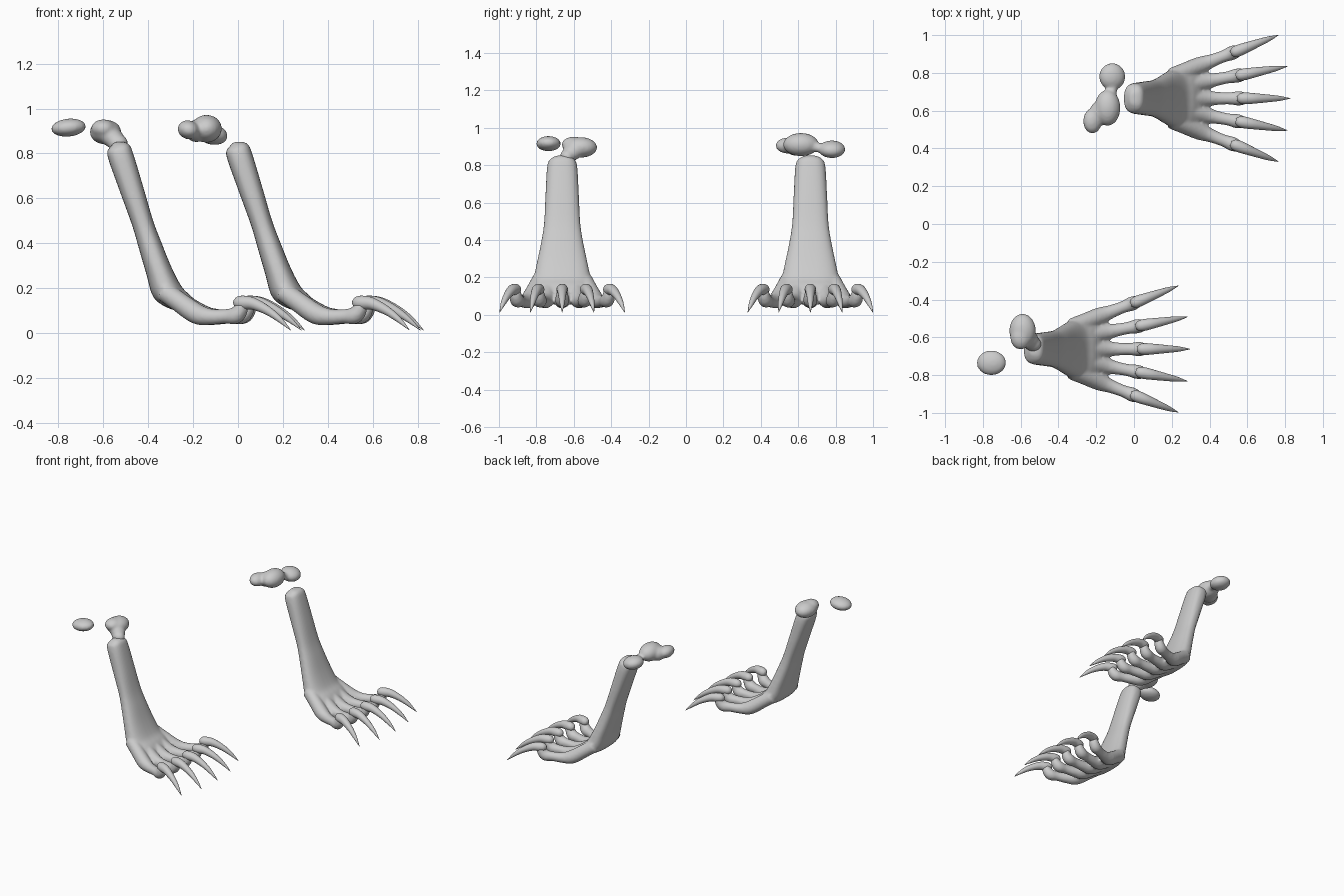
import bpy, bmesh, math
from mathutils import Vector, Matrix

if "Cube" in bpy.data.objects:
    bpy.data.objects.remove(bpy.data.objects["Cube"])

grey = bpy.data.materials.new("plain_grey")
grey.use_nodes = True
colour = (0.6, 0.6, 0.6, 1)
grey.diffuse_color = colour
grey.node_tree.nodes["Principled BSDF"].inputs["Base Color"].default_value = colour


def smooth_rows(rows, steps=5):
    """Catmull-Rom resampling of rows of numbers."""
    rows = [Vector(r) for r in rows]
    out = []
    for i in range(len(rows) - 1):
        p0, p1, p2 = rows[max(i - 1, 0)], rows[i], rows[i + 1]
        p3 = rows[min(i + 2, len(rows) - 1)]
        for k in range(steps):
            t = k / steps
            out.append(0.5 * (2 * p1 + (p2 - p0) * t + (2 * p0 - 5 * p1 + 4 * p2 - p3) * t * t
                              + (3 * p1 - p0 - 3 * p2 + p3) * t ** 3))
    return out + [rows[-1]]


def loft(bm, sections, power=1.0, sides=20):
    """Skin closed rings given as (centre, axis a, axis b)."""
    rings = []
    for c, a, b in sections:
        ring = []
        for i in range(sides):
            u = math.tau * i / sides
            cu, su = math.cos(u), math.sin(u)
            ring.append(bm.verts.new(c + a * math.copysign(abs(cu) ** power, cu)
                                     + b * math.copysign(abs(su) ** power, su)))
        rings.append(ring)
    faces = [bm.faces.new(rings[0]), bm.faces.new(rings[-1][::-1])]
    for r, s in zip(rings, rings[1:]):
        for i in range(sides):
            j = (i + 1) % sides
            faces.append(bm.faces.new((r[i], s[i], s[j], r[j])))
    bmesh.ops.recalc_face_normals(bm, faces=faces)


def tube(bm, rows, base, tip):
    """Tube along a toe line; rows are (x, z, radius) for the middle toe."""
    way = Vector((tip[0] - base[0], tip[1] - base[1], 0))
    side = Vector((-way.y, way.x, 0)).normalized()
    rows = smooth_rows(rows)
    pts = []
    for x, z, r in rows:
        p = Vector((base[0], base[1], 0)) + way * ((x - 0.22) / 0.605)
        p.z = z
        pts.append(p)
    sections = []
    for i, p in enumerate(pts):
        tangent = (pts[min(i + 1, len(pts) - 1)] - pts[max(i - 1, 0)]).normalized()
        r = max(rows[i][2], 0.001)
        sections.append((p, side * r, tangent.cross(side) * r))
    loft(bm, sections)


def finish(bm, name, origin=(0, 0, 0), voxel=None, rounds=3):
    mesh = bpy.data.meshes.new(name)
    bm.to_mesh(mesh)
    bm.free()
    mesh.materials.append(grey)
    for p in mesh.polygons:
        p.use_smooth = True
    ob = bpy.data.objects.new(name, mesh)
    ob.location = origin
    bpy.context.collection.objects.link(ob)
    if voxel:
        m = ob.modifiers.new("blend", 'REMESH')
        m.mode, m.voxel_size, m.use_smooth_shade = 'VOXEL', voxel, True
        s = ob.modifiers.new("soften", 'SMOOTH')
        s.factor, s.iterations = 0.5, rounds
    return ob


# Leg sections: back point x, z, front point x, z, half width
LEG = [(-0.02, 0.85, 0.02, 0.852, 0.03), (-0.042, 0.825, 0.045, 0.84, 0.062),
       (-0.052, 0.79, 0.063, 0.80, 0.08), (0.0, 0.64, 0.108, 0.65, 0.089),
       (0.058, 0.48, 0.152, 0.50, 0.097), (0.09, 0.37, 0.19, 0.40, 0.113),
       (0.122, 0.26, 0.235, 0.29, 0.136), (0.15, 0.165, 0.28, 0.205, 0.155),
       (0.20, 0.12, 0.32, 0.165, 0.165), (0.28, 0.09, 0.35, 0.13, 0.165)]
# Toe and claw profiles: x, z, radius
TOE = [(0.20, 0.185, 0.045), (0.27, 0.14, 0.045), (0.36, 0.085, 0.046),
       (0.43, 0.072, 0.036), (0.50, 0.074, 0.032), (0.55, 0.077, 0.038),
       (0.575, 0.10, 0.034), (0.585, 0.13, 0.028)]
CLAW = [(0.545, 0.135, 0.012), (0.56, 0.135, 0.026), (0.59, 0.135, 0.031),
        (0.64, 0.13, 0.027), (0.71, 0.10, 0.02), (0.77, 0.06, 0.013), (0.825, 0.012, 0.001)]
LINES = [((0.22, s * b), (x, s * y)) for s, b, x, y in
         [(-1, 0.125, 0.765, 0.335), (-1, 0.06, 0.813, 0.17), (1, 0, 0.827, 0),
          (1, 0.06, 0.813, 0.17), (1, 0.125, 0.765, 0.335)]]


def build_foot(label, origin):
    bm = bmesh.new()
    sections = []
    for x0, z0, x1, z1, w in smooth_rows(LEG):
        back, front = Vector((x0, 0, z0)), Vector((x1, 0, z1))
        sections.append(((back + front) / 2, (front - back) / 2, Vector((0, w, 0))))
    loft(bm, sections, power=0.8, sides=32)
    for base, tip in LINES:
        tube(bm, TOE, base, tip)
    finish(bm, label + "_leg_and_toes", origin, voxel=0.009)
    bm = bmesh.new()
    for base, tip in LINES:
        tube(bm, CLAW, base, tip)
    finish(bm, label + "_claws", origin)


build_foot("left", (0, 0.665, 0))
build_foot("right", (-0.53, -0.662, 0))


def lump(name, blobs):
    """Blend ellipsoids: centre, radii, tilt about y."""
    bm = bmesh.new()
    for centre, radii, tilt in blobs:
        mat = Matrix.Translation(centre) @ Matrix.Rotation(tilt, 4, 'Y') @ Matrix.Diagonal((*radii, 1))
        bmesh.ops.create_icosphere(bm, subdivisions=4, radius=1, matrix=mat)
    finish(bm, name, voxel=0.009, rounds=6)


# Loose rounded lumps above the legs
lump("left_lumps", [((-0.115, 0.78, 0.885), (0.07, 0.072, 0.046), 0.2),
                    ((-0.115, 0.70, 0.895), (0.025, 0.05, 0.025), 0),
                    ((-0.14, 0.615, 0.91), (0.068, 0.095, 0.062), 0),
                    ((-0.185, 0.59, 0.90), (0.05, 0.06, 0.05), 0),
                    ((-0.22, 0.545, 0.905), (0.05, 0.066, 0.042), 0.3)])
lump("right_upper_lump", [((-0.59, -0.565, 0.895), (0.07, 0.09, 0.055), 0),
                          ((-0.60, -0.60, 0.91), (0.055, 0.065, 0.042), 0),
                          ((-0.56, -0.61, 0.87), (0.055, 0.05, 0.045), 0.4),
                          ((-0.535, -0.635, 0.845), (0.045, 0.04, 0.04), 0)])
lump("right_outer_lump", [((-0.755, -0.735, 0.915), (0.078, 0.066, 0.04), -0.1)])
